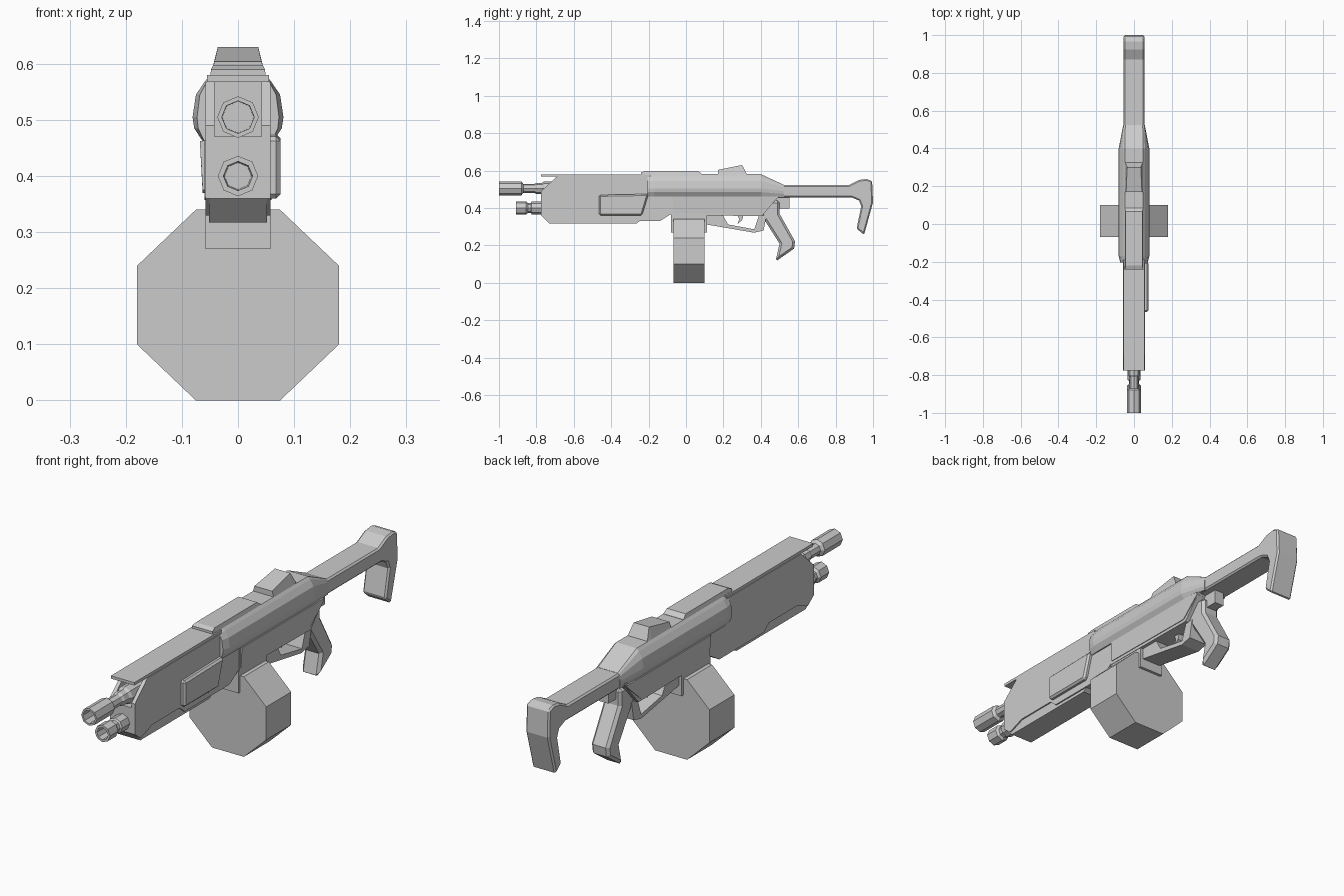
import bpy, bmesh, math


def make(name, verts, faces):
    me = bpy.data.meshes.new(name)
    me.from_pydata(verts, [], faces)
    bm = bmesh.new()
    bm.from_mesh(me)
    bmesh.ops.recalc_face_normals(bm, faces=bm.faces)
    bm.to_mesh(me)
    bm.free()
    ob = bpy.data.objects.new(name, me)
    bpy.context.collection.objects.link(ob)
    return ob


def loft(name, rings):
    """Skin a list of equally sized closed rings and cap both ends."""
    n = len(rings[0])
    faces = [[i * n + j, i * n + (j + 1) % n, (i + 1) * n + (j + 1) % n, (i + 1) * n + j]
             for i in range(len(rings) - 1) for j in range(n)]
    faces += [list(range(n)), list(range((len(rings) - 1) * n, len(rings) * n))]
    return make(name, [v for r in rings for v in r], faces)


def side(name, pts, x0, x1, bevel=0.0):
    """Side profile (y, z) extruded between x0 and x1."""
    ob = loft(name, [[(x, y, z) for y, z in pts] for x in (x0, x1)])
    if bevel:
        m = ob.modifiers.new("chamfer", 'BEVEL')
        m.width = bevel
        m.segments = 1
        m.limit_method = 'ANGLE'
        m.angle_limit = math.radians(60)
    return ob


def rect(y0, y1, z0, z1):
    return [(y0, z0), (y1, z0), (y1, z1), (y0, z1)]


def section(y, half):
    """Symmetric cross-section ring at y from (x, z) half points."""
    return [(x, y, z) for x, z in half] + [(-x, y, z) for x, z in reversed(half)]


def barrel(name, zc, steps):
    """Eight-sided tube turned around the y axis; the first steps are the bore."""
    loft(name, [[(r * math.sin(k * math.pi / 4), y, zc + r * math.cos(k * math.pi / 4))
                 for k in range(8)] for y, r in steps])


# Barrels
barrel("upper_barrel", 0.505, [(-0.92, 0.028), (-1, 0.029), (-1, 0.037), (-0.88, 0.037),
       (-0.87, 0.024), (-0.81, 0.024), (-0.80, 0.03), (-0.77, 0.03), (-0.76, 0.037), (-0.6, 0.037)])
barrel("lower_barrel", 0.40, [(-0.85, 0.024), (-0.91, 0.026), (-0.91, 0.036), (-0.855, 0.036),
       (-0.845, 0.027), (-0.83, 0.027), (-0.825, 0.034), (-0.7, 0.034)])

# Handguard
side("handguard_lower", [(-0.775, 0.47), (-0.775, 0.36), (-0.735, 0.33), (-0.66, 0.358),
     (-0.475, 0.358), (-0.44, 0.33), (-0.14, 0.33), (-0.06, 0.38), (-0.06, 0.47)], -0.058, 0.058)
side("handguard_tray", [(-0.775, 0.38), (-0.775, 0.36), (-0.73, 0.317), (-0.265, 0.317),
     (-0.24, 0.335), (-0.24, 0.38)], -0.052, 0.052)
side("handguard_core", [(-0.66, 0.46), (-0.15, 0.46), (-0.15, 0.572), (-0.66, 0.572)], -0.045, 0.045)
for s, label in ((1, "right"), (-1, "left")):
    side("handguard_wall_" + label, [(-0.775, 0.465), (-0.775, 0.49), (-0.69, 0.568),
         (-0.19, 0.568), (-0.19, 0.465)], s * 0.042, s * 0.058)
side("top_plate", rect(-0.775, -0.19, 0.568, 0.58), -0.055, 0.055)
side("side_cover", [(-0.465, 0.36), (-0.235, 0.36), (-0.2, 0.475), (-0.465, 0.47)],
     0.05, 0.076, 0.008)

# Receiver with flared shoulders tapering into the stock
full = [(0.048, 0.581), (0.058, 0.57), (0.075, 0.545), (0.081, 0.505), (0.078, 0.485), (0.063, 0.462)]
slim = [(0.045, 0.577), (0.056, 0.567), (0.068, 0.545), (0.073, 0.505), (0.071, 0.485), (0.06, 0.462)]
tail = [(0.046, 0.523), (0.053, 0.52), (0.055, 0.51), (0.057, 0.49), (0.057, 0.475), (0.055, 0.458)]
loft("receiver_upper", [section(-0.205, slim), section(-0.17, full),
                        section(0.4, full), section(0.525, tail)])
lower = [[(s * x, y, z) for y, z in ((-0.075, b), (0.405, b - 0.005), (t, zt), (-0.075, zt))]
         for s, x, b, t, zt in ((-1, 0.06, 0.362, 0.5, 0.468), (1, 0.06, 0.362, 0.5, 0.468))]
loft("receiver_lower", lower)
loft("receiver_panel", [section(-0.07, [(0.068, 0.462), (0.063, 0.375)]),
                        section(0.395, [(0.068, 0.462), (0.063, 0.37)]),
                        section(0.485, [(0.066, 0.462), (0.065, 0.45)])])

# Rail and rear sight
loft("top_rail", [section(-0.24, [(0.05, 0.575), (0.048, 0.59)]),
                  section(-0.22, [(0.05, 0.575), (0.044, 0.598)]),
                  section(0.065, [(0.05, 0.575), (0.044, 0.598)]),
                  section(0.085, [(0.05, 0.575), (0.048, 0.582)])])
loft("rear_sight", [section(0.17, [(0.05, 0.575), (0.042, 0.604)]),
                    section(0.3, [(0.05, 0.575), (0.036, 0.63)]),
                    section(0.325, [(0.05, 0.575), (0.046, 0.582)])])

# Stock
side("stock", [(0.47, 0.522), (0.87, 0.522), (0.925, 0.55), (0.965, 0.555), (0.995, 0.545),
     (1.0, 0.43), (0.952, 0.257), (0.912, 0.29), (0.937, 0.41), (0.925, 0.44), (0.885, 0.457),
     (0.47, 0.457)], -0.055, 0.055, 0.007)

# Grip and the small lug behind it
side("pistol_grip", [(0.395, 0.375), (0.5, 0.21), (0.478, 0.113), (0.578, 0.183), (0.583, 0.222),
     (0.5, 0.37), (0.5, 0.44), (0.42, 0.44)], -0.042, 0.042, 0.012)
side("sling_lug", rect(0.48, 0.553, 0.397, 0.462), -0.022, 0.022)

# Trigger guard and trigger
side("trigger_guard", [(0.1, 0.365), (0.11, 0.312), (0.365, 0.268), (0.415, 0.28), (0.43, 0.36),
     (0.39, 0.36), (0.365, 0.286), (0.225, 0.312), (0.195, 0.365)], -0.045, 0.045)
side("trigger", [(0.27, 0.37), (0.31, 0.37), (0.3, 0.335), (0.275, 0.315), (0.285, 0.34)], -0.012, 0.012)

# Magazine well and octagonal drum
side("magazine_well", rect(-0.08, 0.112, 0.27, 0.37), -0.058, 0.058)
drum = [(0.075, 0), (0.18, 0.1), (0.18, 0.24), (0.075, 0.34)]
loft("drum_magazine", [section(y, drum) for y in (-0.068, 0.1)])
